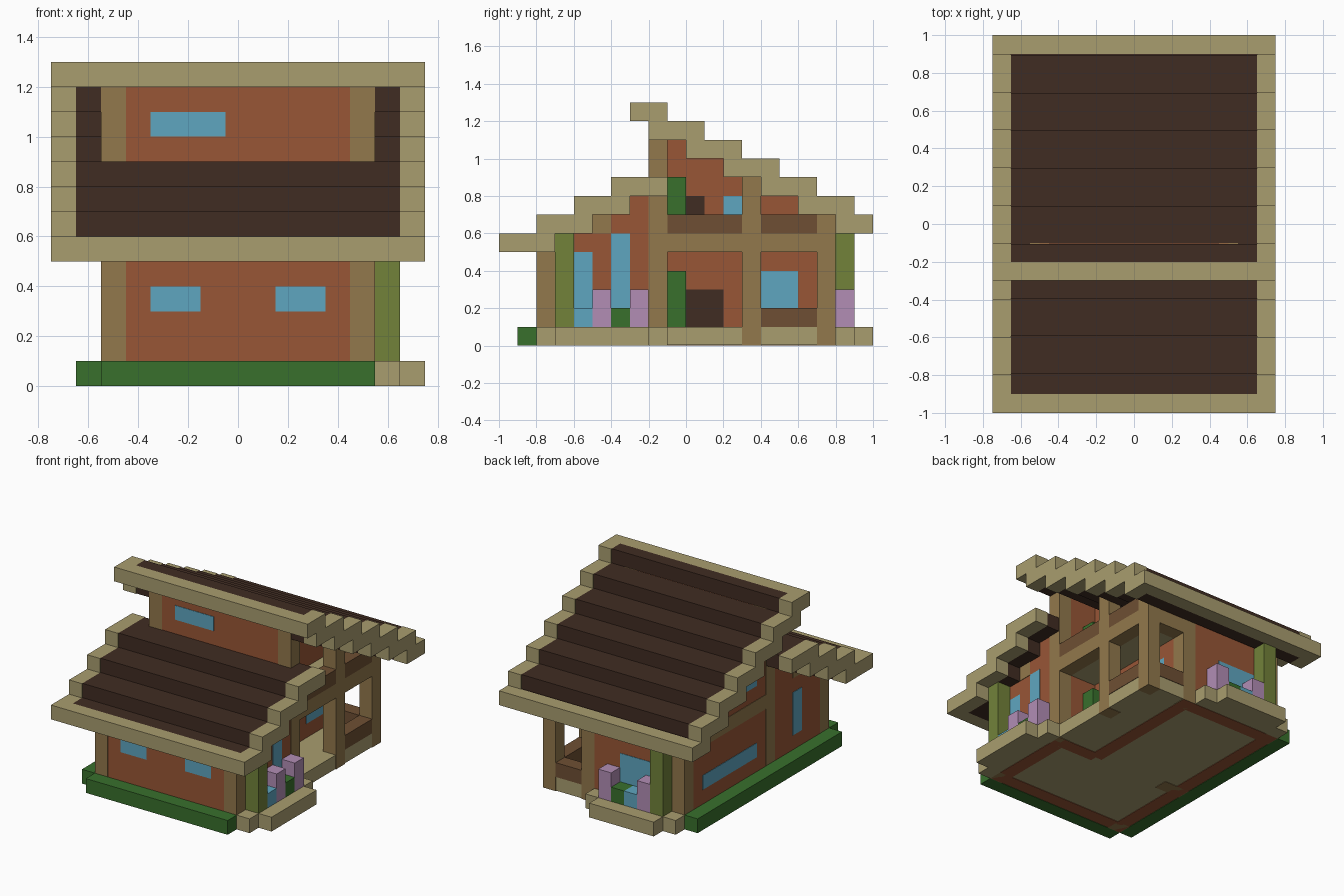
import bpy
import bmesh

UNIT = 0.1    # all sizes below are counted in blocks
GAP = 0.03    # walls sit slightly behind posts and panes

default_cube = bpy.data.objects.get("Cube")
if default_cube:
    bpy.data.objects.remove(default_cube, do_unlink=True)


def material(name, hex_colour):
    def linear(c):
        return c / 12.92 if c <= 0.04045 else ((c + 0.055) / 1.055) ** 2.4
    rgb = [linear(v / 255) for v in bytes.fromhex(hex_colour)]
    mat = bpy.data.materials.new(name)
    mat.use_nodes = True
    mat.diffuse_color = (*rgb, 1)
    for node in mat.node_tree.nodes:
        if node.type == 'BSDF_PRINCIPLED':
            node.inputs["Base Color"].default_value = (*rgb, 1)
    return mat


tan = material("tan stone", "A99D6F")
tile = material("dark roof tile", "402C22")
brick = material("red clay wall", "985636")
timber = material("light timber", "92784C")
rail = material("brown rail", "6E4F33")
glass = material("blue", "5FA6C0")
leaf = material("leaf green", "38702C")
moss = material("moss green", "72823A")
lilac = material("lilac", "B28DB5")


def finish(name, bm, mat):
    bmesh.ops.recalc_face_normals(bm, faces=bm.faces)
    bmesh.ops.scale(bm, vec=(UNIT,) * 3, verts=bm.verts)
    mesh = bpy.data.meshes.new(name)
    bm.to_mesh(mesh)
    bm.free()
    mesh.materials.append(mat)
    obj = bpy.data.objects.new(name, mesh)
    bpy.context.collection.objects.link(obj)
    return obj


def box(name, mat, xs, ys, zs):
    bm = bmesh.new()
    bmesh.ops.create_cube(bm, size=1)
    for v in bm.verts:
        v.co = [r[0] if c < 0 else r[1] for c, r in zip(v.co, (xs, ys, zs))]
    return finish(name, bm, mat)


def stepped_wall(name, xs, steps, end):
    """Side wall whose top follows the underside of a stepped roof."""
    outline = [(steps[0][0], 0)]
    for i, (y, top) in enumerate(steps):
        stop = steps[i + 1][0] if i + 1 < len(steps) else end
        outline += [(y, top), (stop, top)]
    outline.append((end, 0))
    bm = bmesh.new()
    face = bm.faces.new([bm.verts.new((xs[0], y, z)) for y, z in outline])
    ext = bmesh.ops.extrude_face_region(bm, geom=[face])
    verts = [g for g in ext["geom"] if isinstance(g, bmesh.types.BMVert)]
    bmesh.ops.translate(bm, vec=(xs[1] - xs[0], 0, 0), verts=verts)
    finish(name, bm, brick)


# Ground floor slab and hedges
box("floor_slab", tan, (-5, 5.5 - GAP), (-7.5, 8 - GAP), (GAP, 1))
box("front_hedge", leaf, (-5.5, 5.5), (-9, -8), (0, 1))
box("left_hedge", leaf, (-6.5, -5.5), (-8, 8), (0, 1))

# Stepped side walls
front_steps = [(-8 + GAP, 5), (-7, 6), (-5, 7), (-3, 8)]
rear_steps = [(-1.9, 11), (0, 10), (2, 9), (4, 8), (6, 7)]
stepped_wall("outer_side_wall", (-5.5 + GAP, -4.5), front_steps + rear_steps, 8 - GAP)
stepped_wall("planter_side_wall", (4.5, 5.5 - GAP), front_steps, -1.5)
stepped_wall("porch_inner_wall", (1.5, 2.5 - GAP), [(-1.5, 11)] + rear_steps[1:], 8 - GAP)

# Cross walls
box("front_wall", brick, (-5, 5), (-8 + GAP, -7), (0, 5))
box("back_wall", brick, (-5, 2), (7, 8 - GAP), (0, 7))
box("porch_end_wall", brick, (2, 5), (-2 + GAP, -1 - GAP), (0, 11))
box("upper_front_wall", brick, (-5, 5), (-2 + GAP, -1 - GAP), (8, 12))

# Timber posts: x, y, bottom, top
for name, x, y, low, top in [
        ("front_left_post", -5, -7.5, 0, 5), ("front_right_post", 5, -7.5, 0, 5),
        ("middle_outer_post", -5, -1.5, 0, 12), ("middle_porch_post", 5, -1.5, 0, 12),
        ("back_outer_post", -5, 7.5, 0, 7), ("back_inner_post", 2, 7.5, 0, 7),
        ("porch_corner_post", 5, 7.5, 0, 7), ("porch_middle_post", 5, 3.5, 0, 9),
        ("interior_post", -4, -1.5, 0, 8)]:
    box(name, timber, (x - .5, x + .5), (y - .5, y + .5), (low, top))

# Timber beams and balcony deck
box("outer_beam", timber, (-5.5, -4.5), (-1, 7), (5, 6))
box("cross_beam", timber, (-5.5, 5.5), (-5, -4), (6, 7))
box("balcony_deck", tan, (2.4, 4.6), (-1.1, 7.1), (5 + GAP, 6 - GAP))
for name, ys in (("front", (-1, 3)), ("rear", (4, 7))):
    box("balcony_beam_" + name, timber, (4.5, 5.5), ys, (5, 6))
    box("balcony_rail_" + name, rail, (4.5, 5.5), ys, (6, 7))
box("balcony_beam_back", timber, (2.5, 4.5), (7, 8), (5, 6))
box("balcony_rail_back", rail, (2.5, 4.5), (7, 8), (6, 7))
box("porch_rail_side", rail, (4.5, 5.5), (4, 7), (1, 2))
box("porch_rail_back", rail, (2.5, 4.5), (7, 8), (1, 2))

# Windows set through the walls
front, back, upper = (-8, -6.97), (6.97, 8), (-2, -1)
for name, xs, ys, zs in [
        ("front_window_left", (1.5, 3.5), front, (3, 4)),
        ("front_window_right", (-3.5, -1.5), front, (3, 4)),
        ("upper_front_window", (-3.5, -.5), upper, (10, 11)),
        ("back_window", (-3.5, -.5), back, (2, 4))]:
    box(name, glass, xs, ys, zs)
outer, planter, porch = (-5.5, -4.47), (4.47, 5.5), (1.47, 2.5)
for name, xs, ys, zs in [
        ("outer_tall_window", outer, (-5, -4), (2, 5)),
        ("outer_wide_window", outer, (0, 6), (2, 3)),
        ("outer_upper_window", outer, (0, 3), (7, 8)),
        ("planter_window_short", planter, (-6, -5), (2, 5)),
        ("planter_window_tall", planter, (-4, -3), (2, 6)),
        ("porch_window", porch, (4, 6), (2, 4)),
        ("balcony_window", porch, (2, 3), (7, 8))]:
    box(name, glass, xs, ys, zs)
box("porch_door", tile, porch, (0, 2), (1, 3))
box("balcony_door", tile, porch, (0, 1), (6, 8))

# Potted shrubs on the porch and balcony
box("porch_shrub", leaf, (2.5, 3.5), (-1, 0), (1, 4))
box("balcony_shrub", leaf, (2.5, 3.5), (-1, 0), (6, 9))

# Side and back planters
box("side_planter_bed", tan, (5.5, 6.5), (-8, -1), (0, 1))
box("side_planter_edge", tan, (6.5, 7.5), (-7, -2), (0, 1))
box("back_planter_bed", tan, (-5.5, 1.5), (8, 9), (0, 1))
box("back_planter_edge", tan, (-4.5, .5), (9, 10), (0, 1))
plants = [("climber", moss, 6), ("blue_flower", glass, 2), ("lilac_flower", lilac, 3),
          ("low_leaf", leaf, 2), ("lilac_flower", lilac, 3)]
for i, (name, mat, top) in enumerate(plants):
    box("side_" + name, mat, (5.5, 6.5), (i - 7, i - 6), (1, top))
for i, j in enumerate((0, 4, 1, 3, 2)):
    name, mat, top = plants[j]
    box("back_" + name, mat, (i - 4.5, i - 3.5), (8, 9), (1, top))


# Stepped roofs: tan rim with dark tiles between
def roof_step(name, y0, y1, z, rim_front=False, rim_back=False):
    zs = (z, z + 1)
    for side in (-1, 1):
        box(name + "_side_rim", tan, sorted((side * 6.5, side * 7.5)), (y0, y1), zs)
    if rim_front:
        box(name + "_front_rim", tan, (-6.5, 6.5), (y0, y0 + 1), zs)
        y0 += 1
    if rim_back:
        box(name + "_back_rim", tan, (-6.5, 6.5), (y1 - 1, y1), zs)
        y1 -= 1
    box(name + "_tiles", tile, (-6.5, 6.5), (y0 + 2 * GAP * (not rim_front),
                                             y1 - 2 * GAP * (not rim_back)), zs)


for i in range(4):
    roof_step("front_roof", 2 * i - 10, 2 * i - 7, 5 + i, rim_front=i == 0)
roof_step("ridge", -3, -1, 12, rim_front=True)
for i in range(6):
    roof_step("rear_roof", 2 * i - 2, min(2 * i + 1, 10), 11 - i, rim_back=i == 5)
